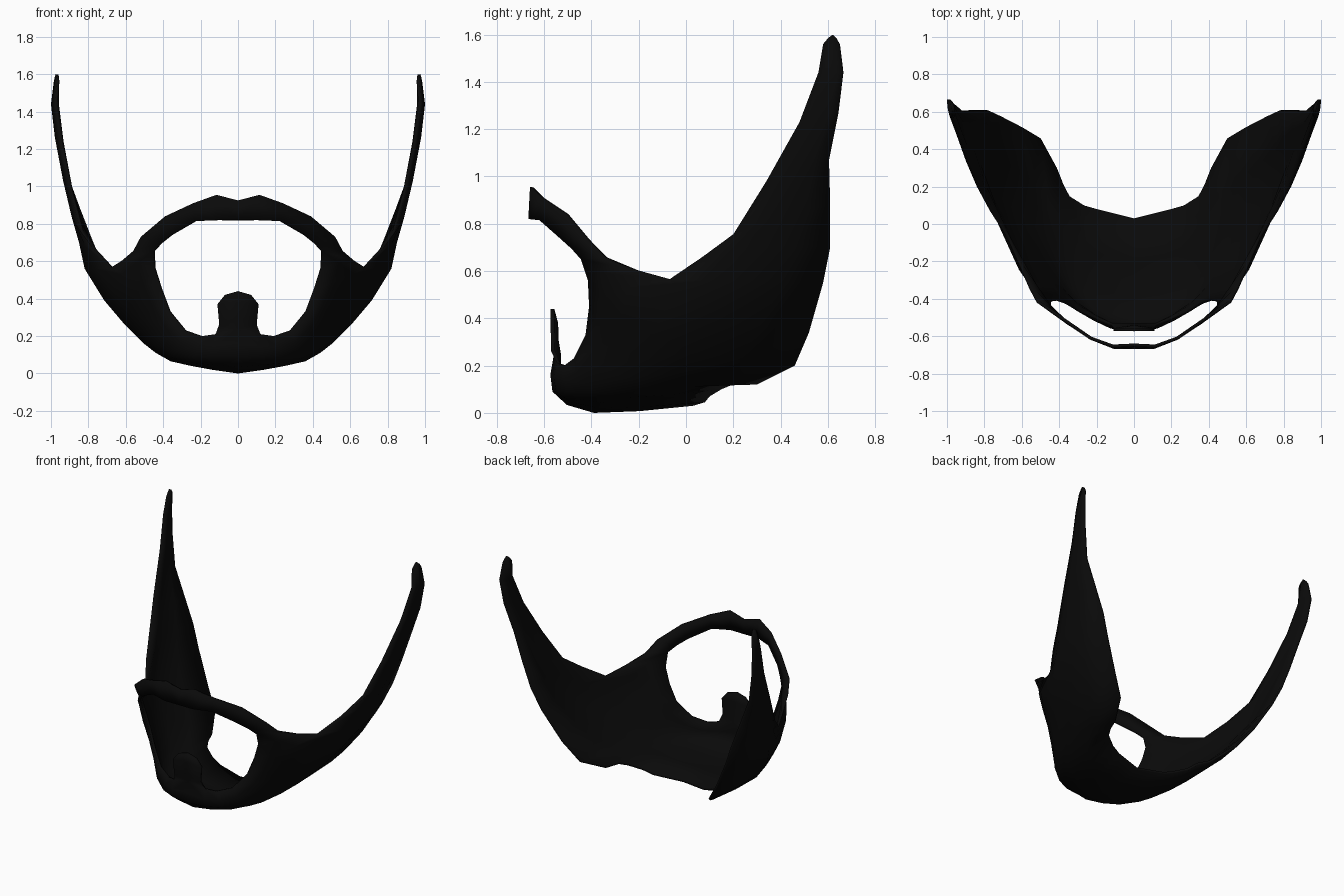
import bpy, bmesh
from mathutils import Vector

if "Cube" in bpy.data.objects:
    bpy.data.objects.remove(bpy.data.objects["Cube"])

# Jaw cross-sections from chin centre to cheek: mouth edge -> neck edge
JAW = [
    [(0, -.56, .24), (0, -.565, .09), (0, -.39, 0), (0, .03, .03)],
    [(.12, -.545, .21), (.13, -.55, .09), (.14, -.37, .02), (.2, .08, .045)],
    [(.19, -.515, .20), (.235, -.50, .09), (.25, -.33, .04), (.27, .10, .07)],
    [(.285, -.475, .23), (.335, -.43, .12), (.36, -.25, .065), (.35, .15, .10)],
    [(.37, -.425, .33), (.425, -.34, .20), (.44, -.15, .11), (.38, .21, .125)],
    [(.415, -.41, .45), (.49, -.295, .29), (.51, -.06, .165), (.42, .30, .12)],
    [(.45, -.415, .56), (.555, -.275, .41), (.605, .03, .26), (.51, .46, .20)],
    [(.455, -.445, .65), (.615, -.245, .53), (.715, .11, .39), (.61, .52, .34)],
    [(.56, -.345, .655), (.68, -.07, .565), (.82, .24, .56), (.725, .58, .55)],
]
# Sideburn sections going up: front edge, middle, back edge
SIDEBURN = [
    [(.77, .07, .66), (.85, .32, .70), (.79, .61, .70)],
    [(.84, .20, .755), (.89, .41, .84), (.86, .61, .88)],
    [(.90, .34, .98), (.935, .47, 1.03), (.93, .605, 1.07)],
    [(.95, .48, 1.23), (.975, .56, 1.25), (.98, .645, 1.27)],
    [(.98, .56, 1.44), (.995, .61, 1.44), (1, .665, 1.44)],
    [(.97, .58, 1.56), (.975, .62, 1.60), (.985, .65, 1.56)],
]
# Moustache sections from the centre outwards: lower edge, upper edge
MOUSTACHE = [
    [(0, -.667, .82), (0, -.655, .925)],
    [(.11, -.667, .82), (.115, -.66, .955)],
    [(.23, -.62, .815), (.24, -.615, .91)],
    [(.36, -.535, .74), (.39, -.51, .84)],
    [(.415, -.485, .695), (.52, -.42, .73)],
]
# Chin tuft, upwards: half width, y, z at side, z at centre
TUFT = [(.10, -.57, .26, .30), (.11, -.573, .37, .38), (.07, -.573, .42, .44)]


def refine(pts):
    """Insert a smooth midpoint in every span."""
    p = [Vector(q) for q in pts]
    e = [2 * p[0] - p[1]] + p + [2 * p[-1] - p[-2]]
    out = []
    for i in range(1, len(p)):
        out += [e[i], (9 * (e[i] + e[i + 1]) - e[i - 1] - e[i + 2]) / 16]
    return out + [p[-1]]


def strip(bm, sections):
    """Skin neighbouring sections with quads."""
    rows = [[bm.verts.new(q) for q in s] for s in sections]
    for a, b in zip(rows, rows[1:]):
        for i in range(len(a) - 1):
            bm.faces.new((a[i], a[i + 1], b[i + 1], b[i]))


bm = bmesh.new()
jaw = [refine(s) for s in JAW]
strip(bm, jaw)
strip(bm, [jaw[-1][2:]] + [refine(s) for s in SIDEBURN])
strip(bm, MOUSTACHE + [[jaw[-2][0], jaw[-1][0]]])
strip(bm, [[jaw[0][0], jaw[1][0]]] + [[(0, y, zc), (w, y, z)] for w, y, z, zc in TUFT])
bmesh.ops.remove_doubles(bm, verts=bm.verts, dist=.0005)
bmesh.ops.recalc_face_normals(bm, faces=bm.faces)
bm.normal_update()
# make the hair side face outwards
centre = Vector((0, .2, .6))
if sum(f.normal.dot(f.calc_center_median() - centre) * f.calc_area() for f in bm.faces) < 0:
    bmesh.ops.reverse_faces(bm, faces=bm.faces)
# the shell thins out towards its free edges
bm.verts.index_update()
rim = [v.index for v in bm.verts
       if any(e.is_boundary and max(w.co.x for w in e.verts) > .001 for e in v.link_edges)]
inner = [v.index for v in bm.verts if v.index not in rim]
mesh = bpy.data.meshes.new("beard")
bm.to_mesh(mesh)
bm.free()

beard = bpy.data.objects.new("beard", mesh)
bpy.context.collection.objects.link(beard)
group = beard.vertex_groups.new(name="thickness")
group.add(rim, .5, 'REPLACE')
group.add(inner, 1, 'REPLACE')
black = bpy.data.materials.new("black hair")
black.diffuse_color = (.003, .003, .003, 1)
black.use_nodes = True
black.node_tree.nodes["Principled BSDF"].inputs["Base Color"].default_value = black.diffuse_color
mesh.materials.append(black)

# Mirror to both sides, then give the shell thickness inwards
mirror = beard.modifiers.new("mirror", 'MIRROR')
mirror.use_clip = True
mirror.merge_threshold = .001
shell = beard.modifiers.new("thickness", 'SOLIDIFY')
shell.thickness = .032
shell.offset = -1
shell.vertex_group = "thickness"

bpy.context.view_layer.objects.active = beard
beard.select_set(True)
bpy.ops.object.shade_smooth_by_angle(angle=.9)
